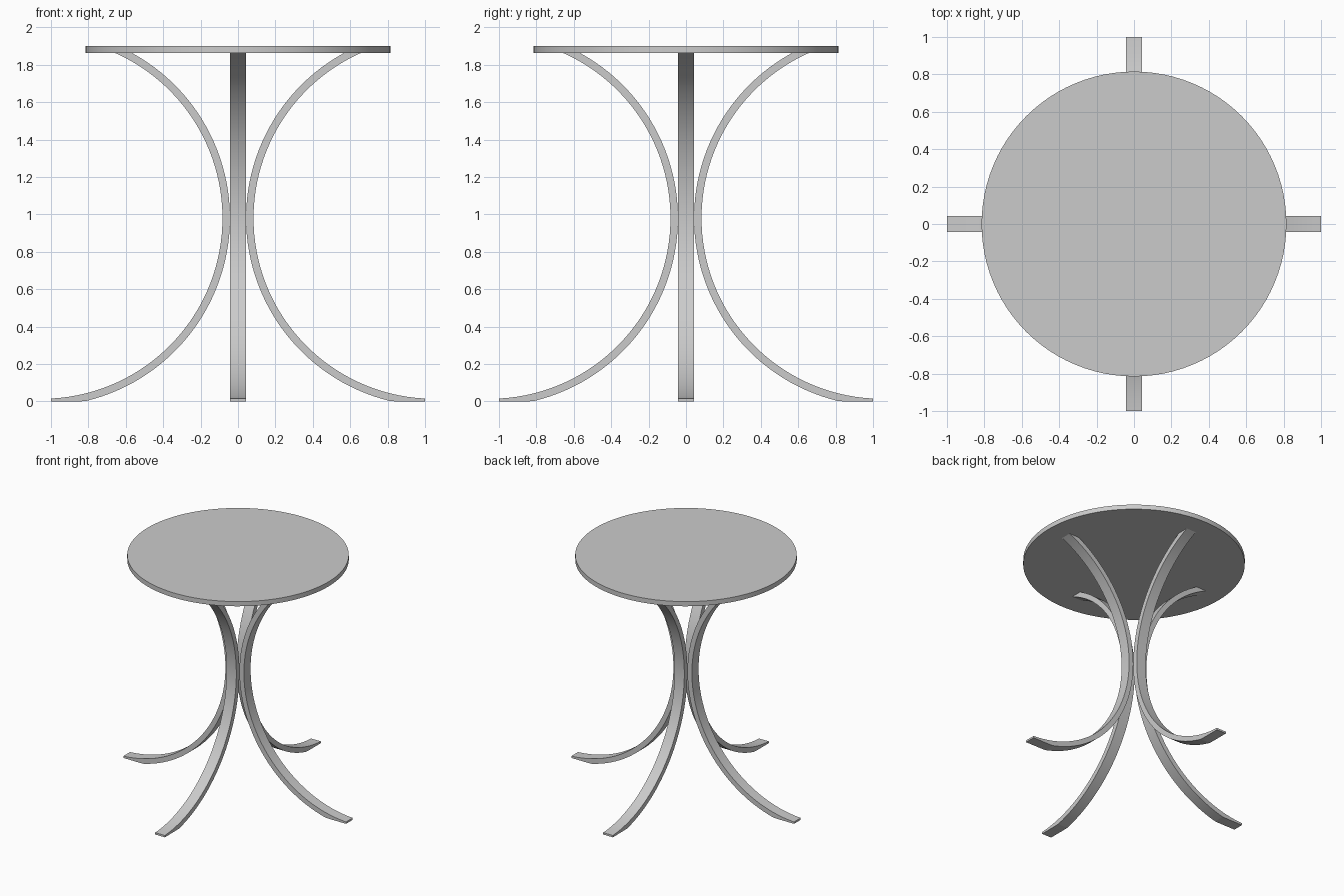
import bpy, bmesh, math

cube = bpy.data.objects.get("Cube")
if cube:
    bpy.data.objects.remove(cube)

# One plain grey for the whole table
grey = bpy.data.materials.new("plain_grey")
grey.use_nodes = True
colour = (0.6, 0.6, 0.6, 1)
grey.diffuse_color = colour
grey.node_tree.nodes["Principled BSDF"].inputs["Base Color"].default_value = colour

TOP_UNDERSIDE, TOP_HEIGHT, TOP_RADIUS = 1.862, 1.9, 0.815
LEG_WIDTH, FOOT_REACH = 0.086, 1.0
ARC_X, ARC_Z = 1.049, 0.98           # centre of the leg curve
R_INNER, R_OUTER = 0.966, 1.006      # concave and convex leg faces
STEPS = 56


def finish(obj):
    obj.data.materials.append(grey)
    bpy.ops.object.select_all(action="DESELECT")
    obj.select_set(True)
    bpy.context.view_layer.objects.active = obj
    bpy.ops.object.shade_smooth_by_angle(angle=math.radians(8))


def leg_arc(radius):
    """Arc from the tabletop underside to the foot, flattened on the floor."""
    start = math.pi - math.asin((TOP_UNDERSIDE - ARC_Z) / radius)
    end = 2 * math.pi - math.acos((FOOT_REACH - ARC_X) / radius)
    points = []
    for i in range(STEPS + 1):
        a = start + (end - start) * i / STEPS
        points.append((ARC_X + radius * math.cos(a),
                       max(0, ARC_Z + radius * math.sin(a))))
    return points


def make_leg(name, turn):
    bm = bmesh.new()
    rings = []
    for (xi, zi), (xo, zo) in zip(leg_arc(R_INNER), leg_arc(R_OUTER)):
        h = LEG_WIDTH / 2
        corners = ((xi, -h, zi), (xi, h, zi), (xo, h, zo), (xo, -h, zo))
        rings.append([bm.verts.new(c) for c in corners])
    for a, b in zip(rings, rings[1:]):
        for k in range(4):
            n = (k + 1) % 4
            bm.faces.new((a[k], a[n], b[n], b[k]))
    bm.faces.new(rings[0])
    bm.faces.new(rings[-1])
    bmesh.ops.recalc_face_normals(bm, faces=bm.faces)
    mesh = bpy.data.meshes.new(name)
    bm.to_mesh(mesh)
    bm.free()
    leg = bpy.data.objects.new(name, mesh)
    bpy.context.collection.objects.link(leg)
    leg.rotation_euler.z = turn
    finish(leg)


# Round tabletop
bpy.ops.mesh.primitive_cylinder_add(
    vertices=96, radius=TOP_RADIUS, depth=TOP_HEIGHT - TOP_UNDERSIDE,
    location=(0, 0, (TOP_HEIGHT + TOP_UNDERSIDE) / 2))
tabletop = bpy.context.object
tabletop.name = "tabletop"
finish(tabletop)

# Four curved legs meeting back to back at the waist
for i, side in enumerate(("left", "back", "right", "front")):
    make_leg(side + "_leg", i * math.pi / 2)
